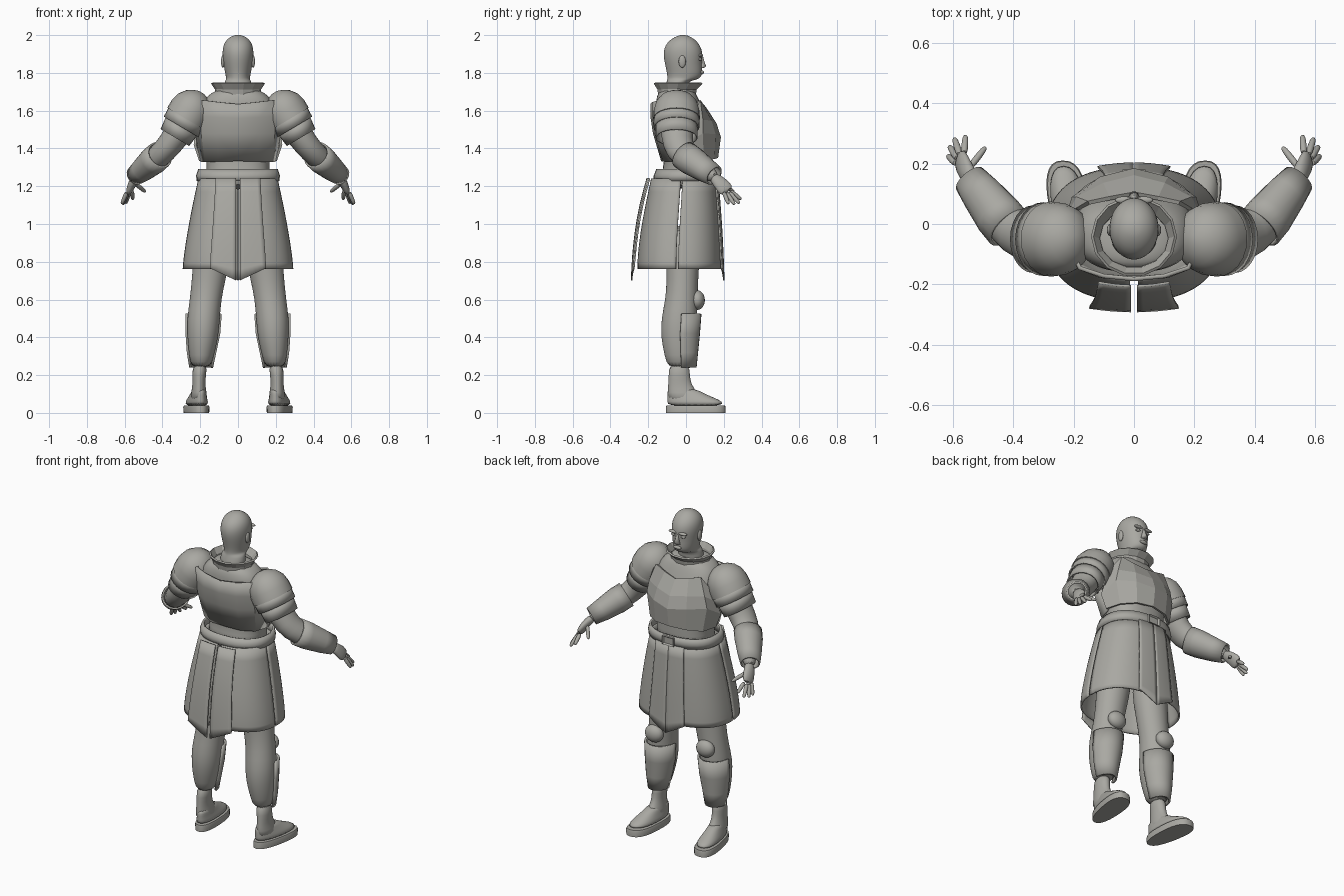
import bpy, bmesh, math
from mathutils import Vector

old = bpy.data.objects.get("Cube")
if old:
    bpy.data.objects.remove(old)

mat = bpy.data.materials.new("warm grey")
mat.use_nodes = True
grey = (0.4, 0.395, 0.365, 1)
mat.diffuse_color = grey
mat.node_tree.nodes["Principled BSDF"].inputs["Base Color"].default_value = grey


def finish(name, bm, mirror=False, subdiv=0, thick=0, angle=40):
    bmesh.ops.recalc_face_normals(bm, faces=bm.faces)
    me = bpy.data.meshes.new(name)
    bm.to_mesh(me)
    bm.free()
    me.materials.append(mat)
    ob = bpy.data.objects.new(name, me)
    bpy.context.collection.objects.link(ob)
    bpy.ops.object.select_all(action='DESELECT')
    ob.select_set(True)
    bpy.context.view_layer.objects.active = ob
    if angle:
        bpy.ops.object.shade_smooth_by_angle(angle=math.radians(angle))
    if mirror:
        ob.modifiers.new("mirror", 'MIRROR')
    if subdiv:
        m = ob.modifiers.new("subdivision", 'SUBSURF')
        m.levels = m.render_levels = subdiv
        m.boundary_smooth = 'PRESERVE_CORNERS'
    if thick:
        m = ob.modifiers.new("thickness", 'SOLIDIFY')
        m.thickness = thick
        m.offset = 0
    return ob


def skin(name, rows, closed=True, caps=True, **kw):
    """Join rows of points into a surface."""
    bm = bmesh.new()
    grid = [[bm.verts.new(p) for p in row] for row in rows]
    n = len(grid[0])
    for r0, r1 in zip(grid, grid[1:]):
        for i in range(n if closed else n - 1):
            j = (i + 1) % n
            bm.faces.new((r0[i], r0[j], r1[j], r1[i]))
    if closed and caps:
        bm.faces.new(grid[0])
        bm.faces.new(grid[-1])
    return finish(name, bm, **kw)


def level_ring(z, half, back, front, xc=0, n=20, e=2.0, start=0, end=360):
    """Horizontal superellipse, or an arc of one; 90 degrees is +y."""
    steps = n if end - start == 360 else n + 1
    pts = []
    for i in range(steps):
        a = math.radians(start + (end - start) * i / n)
        c, s = math.cos(a), math.sin(a)
        x = math.copysign(abs(c) ** (2 / e), c) * half
        y = math.copysign(abs(s) ** (2 / e), s) * (front - back) / 2
        pts.append((xc + x, (front + back) / 2 + y, z))
    return pts


def tower(name, levels, n=20, e=2.0, start=0, end=360, caps=True, **kw):
    """Stack of rings given as (z, half width, back, front, centre x)."""
    rows = [level_ring(*l, n=n, e=e, start=start, end=end) for l in levels]
    return skin(name, rows, closed=end - start == 360, caps=caps, **kw)


def limb(name, stations, n=14, caps=True, **kw):
    """Tube through (x, y, z, radius in the upright plane, depth radius)."""
    rows = []
    pts = [Vector(s[:3]) for s in stations]
    for i, s in enumerate(stations):
        d = (pts[min(i + 1, len(pts) - 1)] - pts[max(i - 1, 0)]).normalized()
        u = Vector((0, 1, 0)).cross(d).normalized()
        v = d.cross(u)
        rows.append([pts[i] + u * s[3] * math.cos(2 * math.pi * k / n)
                     + v * s[4] * math.sin(2 * math.pi * k / n) for k in range(n)])
    return skin(name, rows, caps=caps, **kw)


def ball(name, centre, size, mirror=True):
    bm = bmesh.new()
    bmesh.ops.create_uvsphere(bm, u_segments=20, v_segments=12, radius=1)
    bmesh.ops.scale(bm, vec=size, verts=bm.verts)
    bmesh.ops.translate(bm, vec=centre, verts=bm.verts)
    return finish(name, bm, mirror=mirror, angle=60)


# Head and neck
tower("head", [(1.66, .085, -.13, .02), (1.74, .073, -.107, .012), (1.758, .07, -.102, .02),
               (1.766, .062, -.1, .07), (1.785, .066, -.1, .084), (1.81, .071, -.104, .088),
               (1.85, .078, -.113, .085), (1.89, .083, -.121, .09), (1.93, .083, -.118, .084),
               (1.965, .071, -.098, .062), (1.99, .045, -.062, .03), (2.001, .015, -.03, 0)],
      subdiv=1, angle=80)
ball("ear", (.08, -.02, 1.86), (.01, .019, .033))
ball("brow", (.033, .079, 1.892), (.03, .012, .009))
ball("eye", (.032, .074, 1.872), (.016, .01, .008))
ball("lips", (0, .084, 1.803), (.026, .011, .011), mirror=False)
tower("nose", [(1.826, .019, .07, .095), (1.835, .018, .07, .108), (1.86, .01, .07, .098),
               (1.885, .007, .07, .092)], n=10, angle=80)

# Torso under the armour
tower("torso", [(1.18, .19, -.15, .14), (1.3, .16, -.12, .13), (1.36, .175, -.115, .13),
                (1.5, .2, -.15, .13), (1.62, .2, -.165, .085), (1.68, .165, -.155, .06),
                (1.705, .12, -.14, .045), (1.72, .08, -.12, .02)],
      n=24, e=2.4, subdiv=1, angle=80)
tower("collar", [(1.685, .118, -.145, .05), (1.715, .118, -.15, .055), (1.746, .138, -.17, .088)],
      n=14, caps=False, thick=.01, angle=0)

# Breastplate and backplate, right half of each mirrored
chest = [[(0, .163, 1.35), (.1, .145, 1.345), (.175, .09, 1.335), (.2, .0, 1.335)],
         [(0, .178, 1.46), (.11, .15, 1.475), (.2, .085, 1.48), (.228, -.01, 1.42)],
         [(0, .155, 1.53), (.1, .13, 1.545), (.185, .085, 1.55), (.22, .02, 1.5)],
         [(0, .1, 1.615), (.08, .085, 1.632), (.15, .07, 1.655), (.185, .05, 1.6)]]
skin("breastplate", chest, closed=False, mirror=True, thick=.014, angle=0)
back = [[(0, -.125, 1.335), (.1, -.115, 1.332), (.17, -.075, 1.33), (.192, .0, 1.33)],
        [(0, -.168, 1.48), (.11, -.16, 1.48), (.19, -.11, 1.48), (.217, -.02, 1.46)],
        [(0, -.18, 1.56), (.11, -.172, 1.565), (.19, -.13, 1.57), (.215, -.06, 1.53)],
        [(0, -.182, 1.635), (.1, -.172, 1.645), (.18, -.145, 1.655), (.205, -.09, 1.65)]]
skin("backplate", back, closed=False, mirror=True, thick=.014, angle=30)

# Belt and buckle
tower("belt", [(1.228, .213, -.165, .16), (1.255, .216, -.165, .163), (1.288, .205, -.152, .16)],
      n=32, e=2.3, caps=False, thick=.012)
bm = bmesh.new()
bmesh.ops.create_cube(bm, size=1)
bmesh.ops.scale(bm, vec=(.075, .02, .052), verts=bm.verts)
bmesh.ops.translate(bm, vec=(0, .17, 1.258), verts=bm.verts)
bm.normal_update()
face = [f for f in bm.faces if f.normal.y > .9]
bmesh.ops.inset_region(bm, faces=face, thickness=.01)
bmesh.ops.translate(bm, vec=(0, -.01, 0), verts=face[0].verts)
finish("buckle", bm, angle=0)

# Skirt side panels, two on each side
skirt = [(1.24, .205, -.18, .155), (1.1, .236, -.21, .17), (.95, .264, -.238, .18),
         (.82, .284, -.252, .185), (.762, .288, -.252, .185)]
for part, start, end in (("front", -1, 86), ("back", -88, -3)):
    tower("skirt_%s_panel" % part, skirt, n=10, e=2.4, start=start, end=end,
          mirror=True, subdiv=1, thick=.01)


def flap(name, spine, gap, bow):
    """Half of a pointed hanging cloth; spine is (z, y, outer half width)."""
    rows = []
    for i, (z, y, w) in enumerate(spine):
        drop = .065 if i == len(spine) - 1 else 0
        rows.append([(gap + (w - gap) * t, y + bow * t * t, z - drop * (1 - t))
                     for t in (0, .33, .67, 1)])
    skin(name, rows, closed=False, mirror=True, subdiv=1, thick=.008)


flap("back_flap", [(1.242, -.205, .118), (1.1, -.245, .125), (.95, -.27, .136),
                   (.82, -.283, .146), (.766, -.288, .148)], .01, .012)
flap("front_flap", [(1.235, .168, .095), (1.1, .18, .1), (.95, .19, .108),
                    (.82, .196, .116), (.766, .2, .12)], .001, -.012)

# Arms
limb("arm", [(.2, -.05, 1.64, .075, .085), (.26, -.05, 1.58, .085, .09), (.33, -.048, 1.46, .072, .088),
             (.39, -.035, 1.385, .066, .08), (.455, .035, 1.325, .062, .068),
             (.51, .11, 1.275, .042, .045), (.545, .16, 1.24, .03, .03)],
     mirror=True, subdiv=1, angle=80)
limb("vambrace", [(.415, -.012, 1.365, .07, .077), (.45, .03, 1.335, .071, .076),
                  (.505, .1, 1.287, .059, .064), (.543, .148, 1.257, .048, .053)],
     n=18, caps=False, mirror=True, thick=.01)


def pauldron(name, profile, caps):
    """Rings along the shoulder axis: (distance, upright radius, depth radius)."""
    limb(name, [(.25 + .51 * t, -.05, 1.6 - .86 * t, a, b) for t, a, b in profile],
         n=24, caps=caps, mirror=True, thick=0 if caps else .008)


pauldron("pauldron_dome", [(-.112, .015, .015), (-.102, .045, .05), (-.08, .077, .085), (-.045, .103, .11),
                           (0, .115, .121), (.05, .115, .124)], True)
pauldron("pauldron_upper_band", [(.035, .106, .116), (.1, .103, .118)], False)
pauldron("pauldron_lower_band", [(.085, .094, .108), (.165, .084, .108)], False)

# Hands
limb("palm", [(.535, .145, 1.25, .026, .03), (.553, .17, 1.228, .024, .036), (.568, .2, 1.195, .022, .044),
              (.578, .222, 1.168, .015, .04)], n=12, mirror=True, subdiv=1, angle=80)
fingers = {"index": ((.562, .23, 1.178), (.557, .293, 1.13)),
           "middle": ((.575, .225, 1.172), (.594, .284, 1.108)),
           "ring": ((.582, .213, 1.168), (.611, .258, 1.102)),
           "little": ((.587, .198, 1.172), (.616, .226, 1.105)),
           "thumb": ((.545, .185, 1.215), (.49, .255, 1.17))}
for part, (a, b) in fingers.items():
    a, b = Vector(a), Vector(b)
    path = [(*a.lerp(b, t), r, r) for t, r in ((0, .013), (.5, .0125), (.88, .011), (1, .006))]
    limb(part + "_finger", path, n=8, mirror=True, subdiv=1, angle=80)

# Legs
tower("leg", [(.236, .052, -.098, .044, .195), (.3, .066, -.113, .05, .194), (.4, .083, -.135, .056, .186),
              (.5, .088, -.132, .06, .183), (.6, .084, -.11, .062, .172), (.7, .09, -.102, .065, .156),
              (.85, .1, -.11, .075, .135), (1.0, .1, -.12, .085, .12)], mirror=True, subdiv=1, angle=80)
tower("greave", [(.24, .057, -.1, .05, .195), (.32, .072, -.115, .058, .193), (.42, .086, -.13, .068, .186),
                 (.525, .09, -.125, .076, .182)], n=14, start=0, end=180,
      mirror=True, thick=.012)
ball("kneecap", (.175, .06, .597), (.058, .04, .052))
tower("ankle", [(.06, .05, -.098, .08, .208), (.11, .04, -.098, .06, .207), (.15, .034, -.095, .028, .207),
                (.2, .036, -.092, .02, .206), (.26, .04, -.09, .02, .2)], mirror=True, subdiv=1, angle=80)


def turned_out(ob, amount):
    """Shear toes outward and narrow the heel."""
    for v in ob.data.vertices:
        v.co.x = .21 + (v.co.x - .21) * (.92 + v.co.y) + v.co.y * amount


sole = tower("sole", [(0, .064, -.106, .21, .21), (.03, .066, -.106, .21, .21), (.04, .062, -.104, .207, .21)],
             n=28, e=2.5, mirror=True)
shoe = tower("shoe", [(.035, .058, -.1, .2, .21), (.06, .058, -.1, .196, .21), (.08, .05, -.1, .15, .21),
                      (.105, .042, -.1, .09, .208), (.13, .036, -.097, .05, .207)],
             n=24, e=2.3, mirror=True, subdiv=1, angle=80)
for ob in (sole, shoe):
    turned_out(ob, .12)
